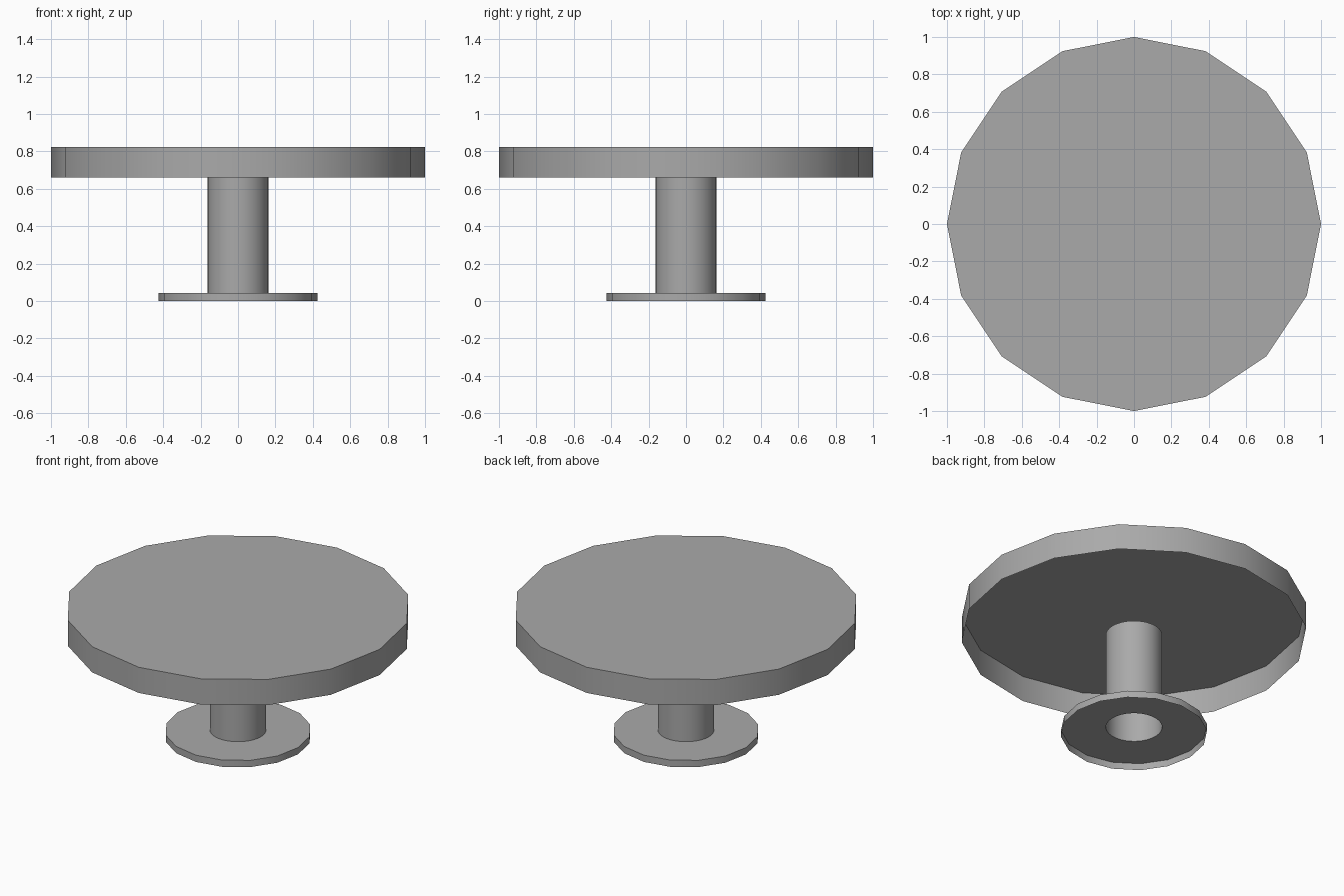
import bpy
import bmesh
from math import cos, sin, tau, radians

cube = bpy.data.objects.get("Cube")
if cube:
    bpy.data.objects.remove(cube)

grey = bpy.data.materials.new("mid_grey")
grey.use_nodes = True
colour = (0.4, 0.4, 0.4, 1)
grey.diffuse_color = colour
grey.node_tree.nodes["Principled BSDF"].inputs["Base Color"].default_value = colour


def ring(bm, radius, z, sides):
    """Closed loop of vertices with its edges."""
    verts = [bm.verts.new((radius * cos(tau * i / sides), radius * sin(tau * i / sides), z))
             for i in range(sides)]
    edges = [bm.edges.new((verts[i - 1], verts[i])) for i in range(sides)]
    return verts, edges


def wall(bm, low, high):
    """Outward-facing side faces between two equal loops."""
    for i in range(len(low)):
        bm.faces.new((low[i - 1], low[i], high[i], high[i - 1]))


def finish(name, bm):
    mesh = bpy.data.meshes.new(name)
    bm.to_mesh(mesh)
    bm.free()
    mesh.materials.append(grey)
    obj = bpy.data.objects.new(name, mesh)
    bpy.context.collection.objects.link(obj)
    bpy.ops.object.select_all(action='DESELECT')
    obj.select_set(True)
    bpy.context.view_layer.objects.active = obj
    bpy.ops.object.shade_smooth_by_angle(angle=radians(40))


FLOOR, FOOT_TOP, RIM, TOP = 0, 0.043, 0.66, 0.824
POST, FOOT = 0.163, 0.424
FACETS, ROUND = 16, 32

# Faceted top: a shell, open underneath
bm = bmesh.new()
low, _ = ring(bm, 1, RIM, FACETS)
high, _ = ring(bm, 1, TOP, FACETS)
wall(bm, low, high)
bm.faces.new(high)
finish("table_top", bm)

# Hollow post, open at both ends
bm = bmesh.new()
low, _ = ring(bm, POST, FOOT_TOP, ROUND)
high, _ = ring(bm, POST, RIM, ROUND)
wall(bm, low, high)
finish("post", bm)

# Faceted foot: a shell, open underneath, with a round hole below the post
bm = bmesh.new()
low, _ = ring(bm, FOOT, FLOOR, FACETS)
high, outer = ring(bm, FOOT, FOOT_TOP, FACETS)
_, inner = ring(bm, POST, FOOT_TOP, ROUND)
wall(bm, low, high)
bmesh.ops.triangle_fill(bm, edges=outer + inner, use_beauty=True, normal=(0, 0, 1))
finish("foot", bm)
